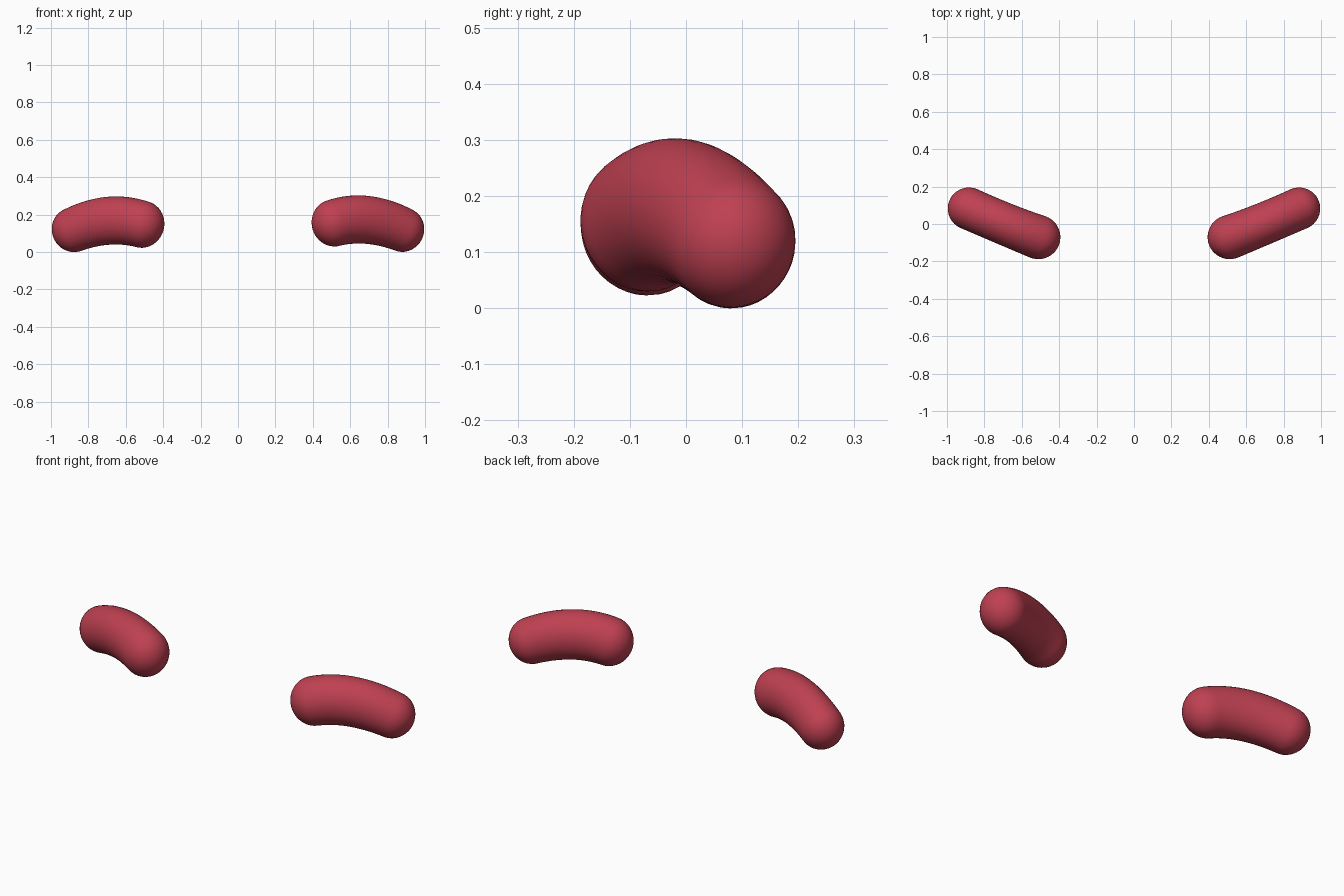
import bpy, bmesh, math
from mathutils import Vector

if "Cube" in bpy.data.objects:
    bpy.data.objects.remove(bpy.data.objects["Cube"])

red = bpy.data.materials.new("berry_red")
red.diffuse_color = (0.52, 0.052, 0.083, 1)
red.use_nodes = True
red.node_tree.nodes["Principled BSDF"].inputs["Base Color"].default_value = red.diffuse_color

# Spine of one bean: (point, half width, half height) at inner end, middle, outer end
KEYS = [((0.512, -0.070, 0.155), 0.118, 0.126),
        ((0.690, 0.000, 0.172), 0.113, 0.128),
        ((0.882, 0.082, 0.119), 0.113, 0.119)]
SIDES, CAP, BODY = 40, 10, 18


def quad(a, b, c, t):
    """Quadratic through a, b, c at t = 0, 0.5, 1."""
    return a * (2 * (t - .5) * (t - 1)) + b * (4 * t * (1 - t)) + c * (2 * t * (t - .5))


def bean(name, side, drop):
    pts = [Vector(k[0]) for k in KEYS]

    def frame(t):
        c = quad(*pts, t)
        d = (quad(*pts, t + .01) - quad(*pts, t - .01)).normalized()
        w = Vector((0, 0, 1)).cross(d).normalized()
        return c, d, w, d.cross(w), quad(*[k[1] for k in KEYS], t), quad(*[k[2] for k in KEYS], t)

    # Stations: (t, push along tangent, scale); the ends are rounded caps
    angles = [math.pi / 2 * i / CAP for i in range(1, CAP)]
    stations = [(0, -math.cos(a), math.sin(a)) for a in angles]
    stations += [(i / BODY, 0, 1) for i in range(BODY + 1)]
    stations += [(1, math.cos(a), math.sin(a)) for a in reversed(angles)]

    bm = bmesh.new()
    rings = []
    for t, push, s in stations:
        c, d, w, u, rw, rh = frame(t)
        c = c + d * push * rw
        rings.append([bm.verts.new(c + w * (rw * s * math.cos(q)) + u * (rh * s * math.sin(q)))
                      for q in (2 * math.pi * k / SIDES for k in range(SIDES))])
    for r0, r1 in zip(rings, rings[1:]):
        for k in range(SIDES):
            n = (k + 1) % SIDES
            bm.faces.new((r0[k], r0[n], r1[n], r1[k]))
    for ring, t, sgn in ((rings[0], 0, -1), (rings[-1], 1, 1)):
        c, d, w, u, rw, rh = frame(t)
        tip = bm.verts.new(c + d * (sgn * rw))
        for k in range(SIDES):
            bm.faces.new((ring[k], ring[(k + 1) % SIDES], tip))

    # Mirror to its side, with the inner end slightly lowered by 'drop'
    for v in bm.verts:
        v.co.z -= drop * max(0, min(1, (0.95 - v.co.x) / 0.4))
        v.co.x *= side
    bmesh.ops.recalc_face_normals(bm, faces=bm.faces)
    me = bpy.data.meshes.new(name)
    bm.to_mesh(me)
    bm.free()
    me.materials.append(red)
    me.shade_smooth()
    bpy.context.collection.objects.link(bpy.data.objects.new(name, me))


bean("right_bean", 1, 0.0)
bean("left_bean", -1, 0.007)
